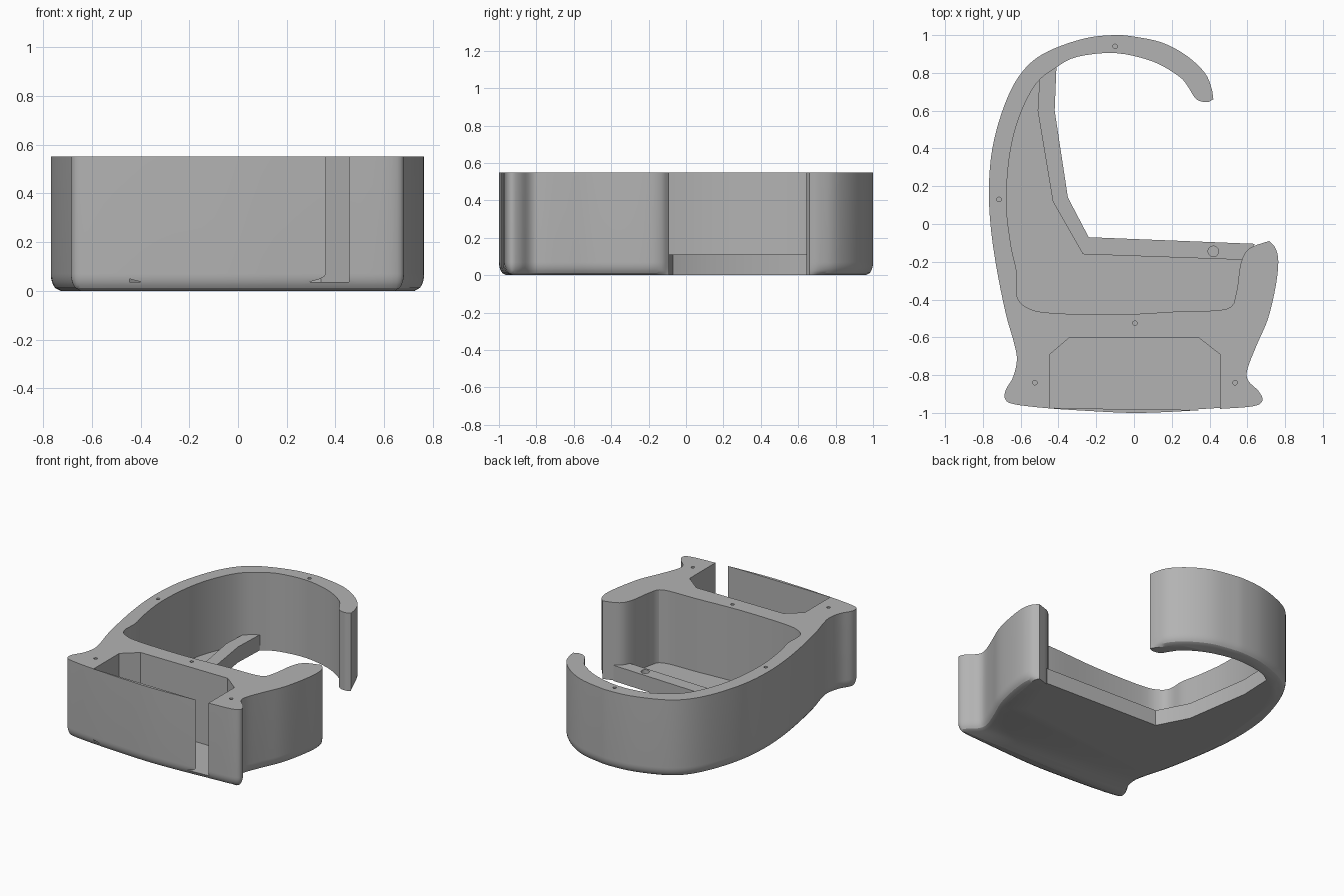
import bpy
import bmesh
from mathutils import Vector

HEIGHT, FLOOR, LIP = 0.55, 0.035, 0.11
STEPS = 4

cube = bpy.data.objects.get("Cube")
if cube:
    bpy.data.objects.remove(cube, do_unlink=True)

grey = bpy.data.materials.new("plain grey")
grey.use_nodes = True
grey.diffuse_color = (0.45, 0.45, 0.45, 1)
grey.node_tree.nodes["Principled BSDF"].inputs["Base Color"].default_value = grey.diffuse_color


def spline(keys):
    """Smooth open curve through the key points."""
    p = [Vector(k) for k in keys]
    p = [2 * p[0] - p[1]] + p + [2 * p[-1] - p[-2]]
    out = []
    for a, b, c, d in zip(p, p[1:], p[2:], p[3:]):
        for s in range(STEPS):
            t = s / STEPS
            out.append(b + (c - a) * t / 2
                       + (a - b * 2.5 + c * 2 - d / 2) * t ** 2
                       + (b * 3 - a - c * 3 + d) * t ** 3 / 2)
    return out + [p[-2]]


def loft(name, rings):
    """Closed solid through rings given as (2D points, z)."""
    bm = bmesh.new()
    rows = [[bm.verts.new((p[0], p[1], z)) for p in pts] for pts, z in rings]
    for low, high in zip(rows, rows[1:]):
        for i in range(len(low)):
            j = (i + 1) % len(low)
            bm.faces.new((low[i], low[j], high[j], high[i]))
    bm.faces.new(rows[0][::-1])
    bm.faces.new(rows[-1])
    bmesh.ops.recalc_face_normals(bm, faces=bm.faces[:])
    mesh = bpy.data.meshes.new(name)
    bm.to_mesh(mesh)
    bm.free()
    mesh.materials.append(grey)
    obj = bpy.data.objects.new(name, mesh)
    bpy.context.collection.objects.link(obj)
    return obj


def prism(name, pts, bottom, top):
    return loft(name, [(pts, bottom), (pts, top)])


def activate(obj):
    bpy.ops.object.select_all(action="DESELECT")
    obj.select_set(True)
    bpy.context.view_layer.objects.active = obj


def cut(obj, cutter):
    activate(obj)
    mod = obj.modifiers.new("cut", "BOOLEAN")
    mod.operation, mod.solver, mod.object = "DIFFERENCE", "EXACT", cutter
    bpy.ops.object.modifier_apply(modifier=mod.name)
    bpy.data.objects.remove(cutter, do_unlink=True)


def drill(obj, x, y, radius, top, depth):
    bpy.ops.mesh.primitive_cylinder_add(vertices=20, radius=radius, depth=2 * depth,
                                        location=(x, y, top))
    cut(obj, bpy.context.object)


# Outside of the wall, from the hook tip round the back and front to the side lobe
outer = spline([
    (.42, .66), (.41, .72), (.375, .8), (.28, .89), (.15, .96), (0, .992), (-.1, 1),
    (-.25, .985), (-.42, .93), (-.54, .86), (-.63, .75), (-.7, .59), (-.75, .4),
    (-.768, .2), (-.76, 0), (-.73, -.22), (-.68, -.47), (-.635, -.63), (-.62, -.72),
    (-.64, -.81), (-.68, -.88), (-.68, -.93), (-.63, -.955), (-.45, -.976),
    (-.2, -.992), (0, -1), (.2, -.994), (.45, -.979), (.63, -.965), (.68, -.935),
    (.66, -.885), (.605, -.83), (.6, -.77), (.65, -.64), (.71, -.5), (.75, -.33),
    (.764, -.2), (.75, -.13), (.715, -.09)])

# Inside of the wall: hook first, then the cavity
hook_keys = [(.42, .66), (.385, .645), (.33, .66), (.29, .72), (.24, .78), (.1, .86),
             (-.1, .905), (-.3, .885), (-.41, .83)]
cavity_keys = [(-.52, .74), (-.61, .56), (-.66, .35), (-.675, .1), (-.65, -.12),
               (-.62, -.26), (-.62, -.38), (-.57, -.44), (-.45, -.47), (-.1, -.48),
               (.25, -.462), (.49, -.45), (.54, -.37), (.565, -.21), (.61, -.13),
               (.715, -.09)]
inner = spline(hook_keys + cavity_keys)
cavity = inner[(len(hook_keys) - 1) * STEPS:-2 * STEPS]


def inset_outer(amount):
    pts = []
    for i, p in enumerate(outer):
        d = (outer[min(i + 1, len(outer) - 1)] - outer[max(i - 1, 0)]).normalized()
        fade = min(1, i / 6, (len(outer) - 1 - i) / 6)
        pts.append(p - Vector((d.y, -d.x)) * amount * fade)
    return pts


# Wall with a rounded bottom outer edge
inside = inner[-2:0:-1]
rings = []
ROUND_Z, ROUND_IN, LEVELS = 0.07, 0.04, 6
for k in range(LEVELS + 1):
    h = k / LEVELS
    drop = ROUND_IN * (1 - (1 - (1 - h) ** 2) ** 0.5)
    rings.append((inset_outer(drop) + inside, ROUND_Z * h))
rings.append((outer + inside, HEIGHT))
wall = loft("curved_wall", rings)

# Front pocket, leaving a thin front panel that stops short of one side
cut(wall, prism("pocket_cutter", [
    (-.445, -.9745), (.375, -.985), (.455, -.99), (.455, -.69), (.34, -.6),
    (-.34, -.6), (-.445, -.69)], FLOOR, HEIGHT + 0.1))

# Small pin holes in the top rim
for x, y in [(-.1, .94), (-.715, .13), (.005, -.525), (-.525, -.84), (.535, -.84)]:
    drill(wall, x, y, 0.012, HEIGHT, 0.1)

# Cavity floor and the raised lip along its open edge
lip_inside = [(.585, -.19), (-.27, -.16), (-.43, .12), (-.51, .6), (-.5, .77)]
lip_outside = [(-.41, .85), (-.42, .6), (-.35, .14), (-.24, -.07), (.64, -.105)]
floor = prism("cavity_floor", cavity + lip_inside[:-1], 0, FLOOR)
lip = prism("floor_lip", lip_outside + lip_inside, 0, LIP)
drill(lip, .42, -.145, 0.028, LIP, 0.07)

for part in (wall, floor, lip):
    activate(part)
    bpy.ops.object.shade_smooth_by_angle(angle=0.5)
